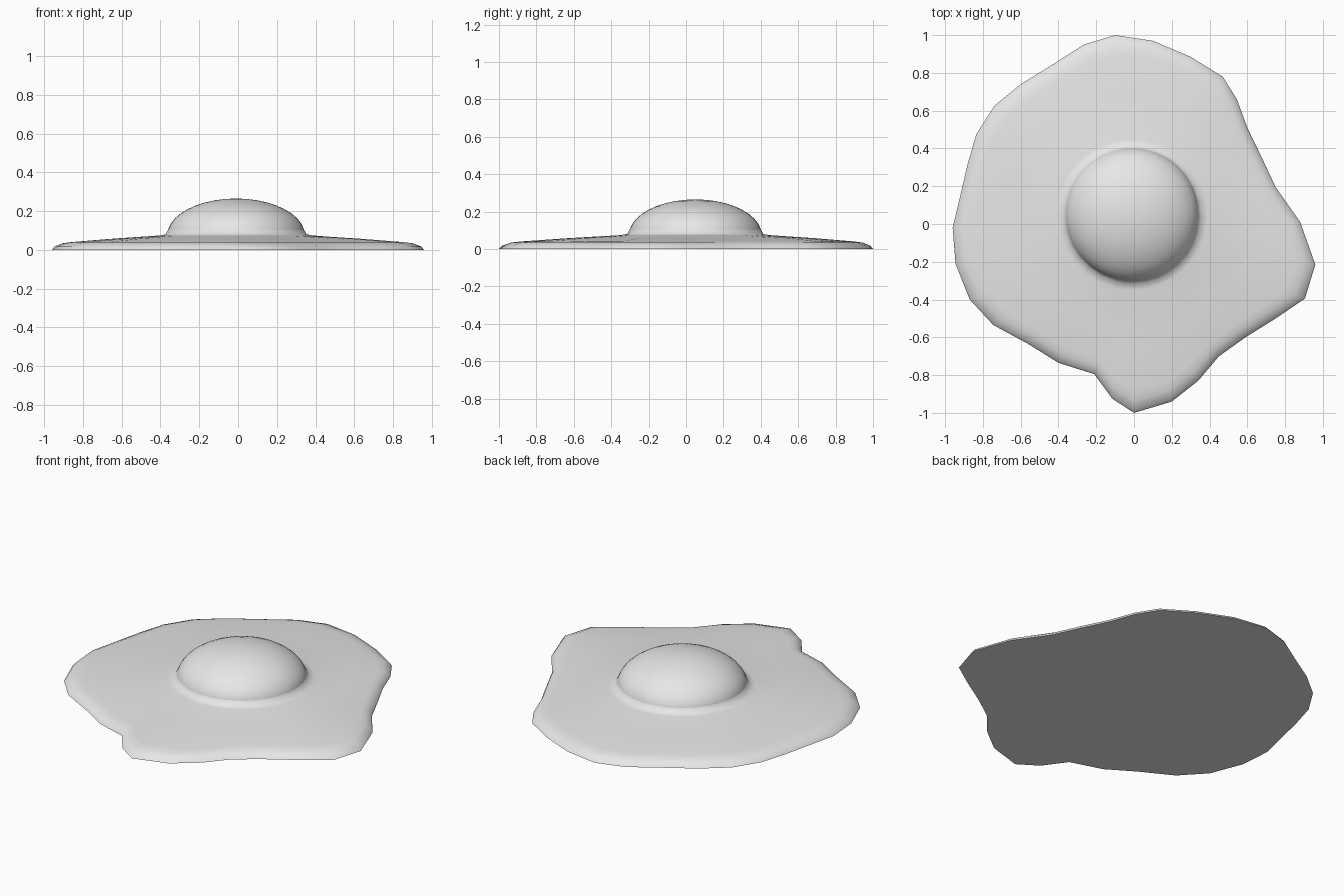
import bpy
import bmesh
import math
from mathutils import Vector

cube = bpy.data.objects.get("Cube")
if cube:
    bpy.data.objects.remove(cube, do_unlink=True)

grey = bpy.data.materials.new("pale_grey")
grey.use_nodes = True
grey.diffuse_color = (0.8, 0.8, 0.8, 1)
grey.node_tree.nodes["Principled BSDF"].inputs["Base Color"].default_value = (0.8, 0.8, 0.8, 1)

CENTRE = Vector((-0.01, 0.05))
YOLK_RADIUS, YOLK_HEIGHT, YOLK_BASE = 0.355, 0.19, 0.075

# Runny outer edge of the egg white, clockwise from the back
OUTLINE = [
    (-0.10, 1.0), (0.10, 0.97), (0.30, 0.885), (0.47, 0.78),
    (0.545, 0.66), (0.60, 0.51), (0.675, 0.355), (0.75, 0.195),
    (0.88, 0.01), (0.96, -0.215), (0.905, -0.395), (0.75, -0.50),
    (0.59, -0.60), (0.45, -0.70), (0.34, -0.83), (0.20, -0.94),
    (0.0, -1.0), (-0.115, -0.925), (-0.21, -0.795), (-0.40, -0.735),
    (-0.56, -0.635), (-0.745, -0.535), (-0.87, -0.40), (-0.945, -0.21),
    (-0.96, -0.02), (-0.915, 0.17), (-0.88, 0.32), (-0.835, 0.475),
    (-0.74, 0.625), (-0.60, 0.74), (-0.43, 0.845), (-0.265, 0.95),
]


def loft(name, rings, cap_last):
    """Skin a stack of equal-length point rings, closing the first one."""
    bm = bmesh.new()
    loops = [[bm.verts.new(p) for p in ring] for ring in rings]
    n = len(loops[0])
    bm.faces.new(loops[0])
    for a, b in zip(loops, loops[1:]):
        for i in range(n):
            j = (i + 1) % n
            bm.faces.new((a[i], a[j], b[j], b[i]))
    if cap_last:
        tip = sum((v.co for v in loops[-1]), Vector()) / n
        tip.z = YOLK_BASE + YOLK_HEIGHT
        top = bm.verts.new(tip)
        for i in range(n):
            bm.faces.new((loops[-1][i], loops[-1][(i + 1) % n], top))
    bmesh.ops.recalc_face_normals(bm, faces=bm.faces)
    mesh = bpy.data.meshes.new(name)
    bm.to_mesh(mesh)
    bm.free()
    mesh.materials.append(grey)
    obj = bpy.data.objects.new(name, mesh)
    bpy.context.collection.objects.link(obj)
    bpy.ops.object.select_all(action="DESELECT")
    obj.select_set(True)
    bpy.context.view_layer.objects.active = obj
    bpy.ops.object.shade_smooth_by_angle(angle=math.radians(65))
    return obj


def white_ring(blend, z, radius=0.40):
    """Ring between a circle round the yolk (0) and the outline (1)."""
    ring = []
    for point in OUTLINE:
        edge = Vector(point) - CENTRE
        p = CENTRE + (edge.normalized() * radius).lerp(edge, blend)
        ring.append((p.x, p.y, z))
    return ring


def yolk_ring(angle, count=48):
    r = YOLK_RADIUS * math.cos(angle)
    z = YOLK_BASE + YOLK_HEIGHT * math.sin(angle)
    turns = [2 * math.pi * i / count for i in range(count)]
    return [(CENTRE.x + r * math.cos(t), CENTRE.y + r * math.sin(t), z) for t in turns]


# Egg white: rounded rim, gentle rise, small lip hugging the yolk
edge_profile = [(1, 0), (0.975, 0.017), (0.90, 0.034), (0.82, 0.04), (0.45, 0.057), (0, 0.074)]
lip_profile = [(0.365, 0.08), (0.351, 0.105)]
white_rings = [white_ring(b, z) for b, z in edge_profile]
white_rings += [white_ring(0, z, r) for r, z in lip_profile]
loft("egg_white", white_rings, False)

# Yolk: flattened dome
loft("yolk", [yolk_ring(math.pi / 2 * i / 10) for i in range(10)], True)
